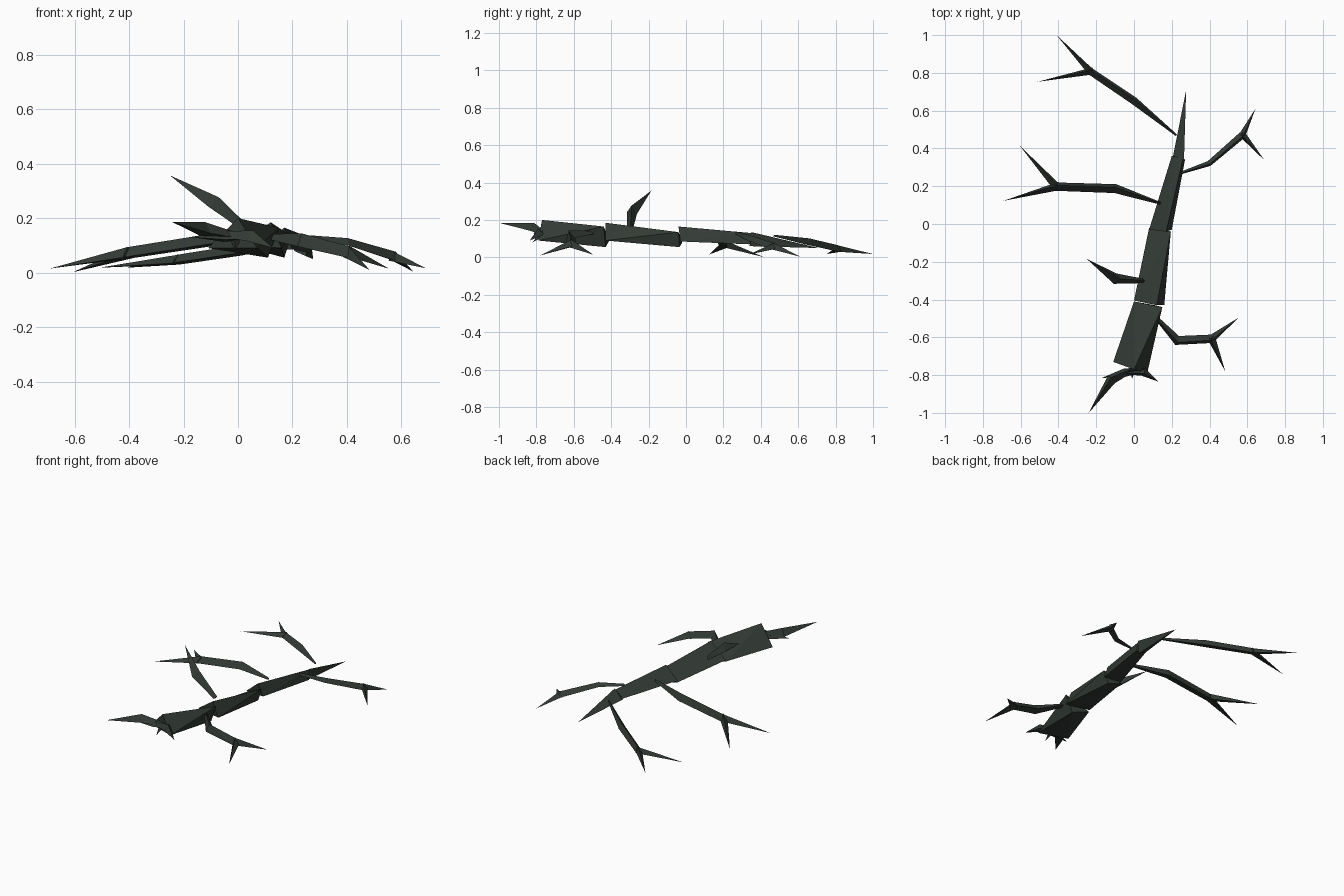
import bpy, bmesh, math
from mathutils import Vector

if "Cube" in bpy.data.objects:
    bpy.data.objects.remove(bpy.data.objects["Cube"])

bark = bpy.data.materials.new("dark_bark")
bark.diffuse_color = (0.033, 0.043, 0.035, 1)
bark.use_nodes = True
bark.node_tree.nodes["Principled BSDF"].inputs["Base Color"].default_value = bark.diffuse_color


def loft(name, rings):
    """Skin three-sided rings in order; a single-point ring makes a tip."""
    bm = bmesh.new()
    loops = [[bm.verts.new(p) for p in ring] for ring in rings]
    for a, b in zip(loops, loops[1:]):
        for i in range(3):
            j = (i + 1) % 3
            face = [a[i], a[j], b[j], b[i]] if len(b) == 3 else [a[i], a[j], b[0]]
            bm.faces.new(face)
    for end in (loops[0], loops[-1]):
        if len(end) == 3:
            bm.faces.new(end)
    bmesh.ops.triangulate(bm, faces=bm.faces[:])
    bmesh.ops.recalc_face_normals(bm, faces=bm.faces[:])
    mesh = bpy.data.meshes.new(name)
    bm.to_mesh(mesh)
    bm.free()
    mesh.materials.append(bark)
    obj = bpy.data.objects.new(name, mesh)
    bpy.context.collection.objects.link(obj)


def limb(name, path):
    """Three-sided limb along (x, y, z, radius) points; radius 0 is a tip."""
    pts = [Vector(p[:3]) for p in path]
    rings = []
    for i, p in enumerate(path):
        if p[3] == 0:
            rings.append([pts[i]])
            continue
        d = (pts[min(i + 1, len(pts) - 1)] - pts[max(i - 1, 0)]).normalized()
        side = d.cross(Vector((0, 0, 1))).normalized()
        up = side.cross(d)
        rings.append([pts[i] + p[3] * (math.cos(t) * side + math.sin(t) * up)
                      for t in (math.radians(80 + 120 * k) for k in range(3))])
    loft(name, rings)


def forked(name, path, tips):
    """Limb whose end splits into pointed twigs."""
    limb(name, path)
    x, y, z, r = path[-1]
    for n, tip in enumerate(tips):
        start = Vector((x, y, z))
        back = start - (Vector(tip) - start).normalized() * 0.012
        limb(f"{name}_twig_{n + 1}", [(*back, r), (*tip, 0)])


# Trunk: four offset tapering wedges (left, ridge, right corners of each ring)
loft("trunk_base", [
    [(-.11, -.73, .09), (0, -.77, .20), (.07, -.79, .09)],
    [(0, -.41, .09), (.15, -.44, .165), (.11, -.43, .055)]])
loft("trunk_lower", [
    [(0, -.405, .10), (.12, -.43, .185), (.16, -.43, .09)],
    [(.08, -.02, .08), (.195, -.04, .135), (.17, -.035, .055)]])
loft("trunk_upper", [
    [(.08, -.03, .09), (.17, -.04, .165), (.20, -.03, .085)],
    [(.20, .36, .09), (.26, .35, .13), (.27, .34, .07)]])
loft("trunk_tip", [
    [(.205, .35, .08), (.265, .35, .135), (.25, .34, .06)],
    [(.276, .71, .05)]])

# Long branches with forked ends
forked("back_left_branch",
       [(.225, .47, .115, .006), (0, .655, .078, .024), (-.23, .81, .043, .022)],
       [(-.41, 1.0, .018), (-.51, .753, .018)])
forked("left_branch",
       [(.14, .11, .13, .008), (-.10, .19, .115, .028), (-.41, .20, .067, .026)],
       [(-.605, .415, .002), (-.69, .123, .015)])
forked("back_right_branch",
       [(.25, .27, .13, .008), (.40, .32, .11, .017), (.575, .47, .055, .022)],
       [(.643, .61, .004), (.69, .338, .016)])
forked("front_right_branch",
       [(.12, -.50, .13, .012), (.23, -.62, .115, .030), (.41, -.61, .07, .026)],
       [(.555, -.495, .014), (.483, -.78, .010)])

# Short upright stub
limb("upright_twig", [(.05, -.30, .14, .014), (-.09, -.29, .25, .033), (-.25, -.185, .357, 0)])

# Splinters at the broken end
limb("long_splinter", [(0, -.765, .13, .015), (-.12, -.82, .155, .031), (-.24, -1.0, .185, 0)])
limb("right_splinter", [(-.06, -.785, .14, .012), (.05, -.785, .13, .026), (.13, -.835, .09, 0)])
limb("left_splinter", [(.05, -.77, .13, .012), (-.05, -.785, .13, .026), (-.17, -.815, .13, 0)])
limb("low_splinter", [(-.01, -.76, .13, .022), (-.01, -.82, .08, 0)])
